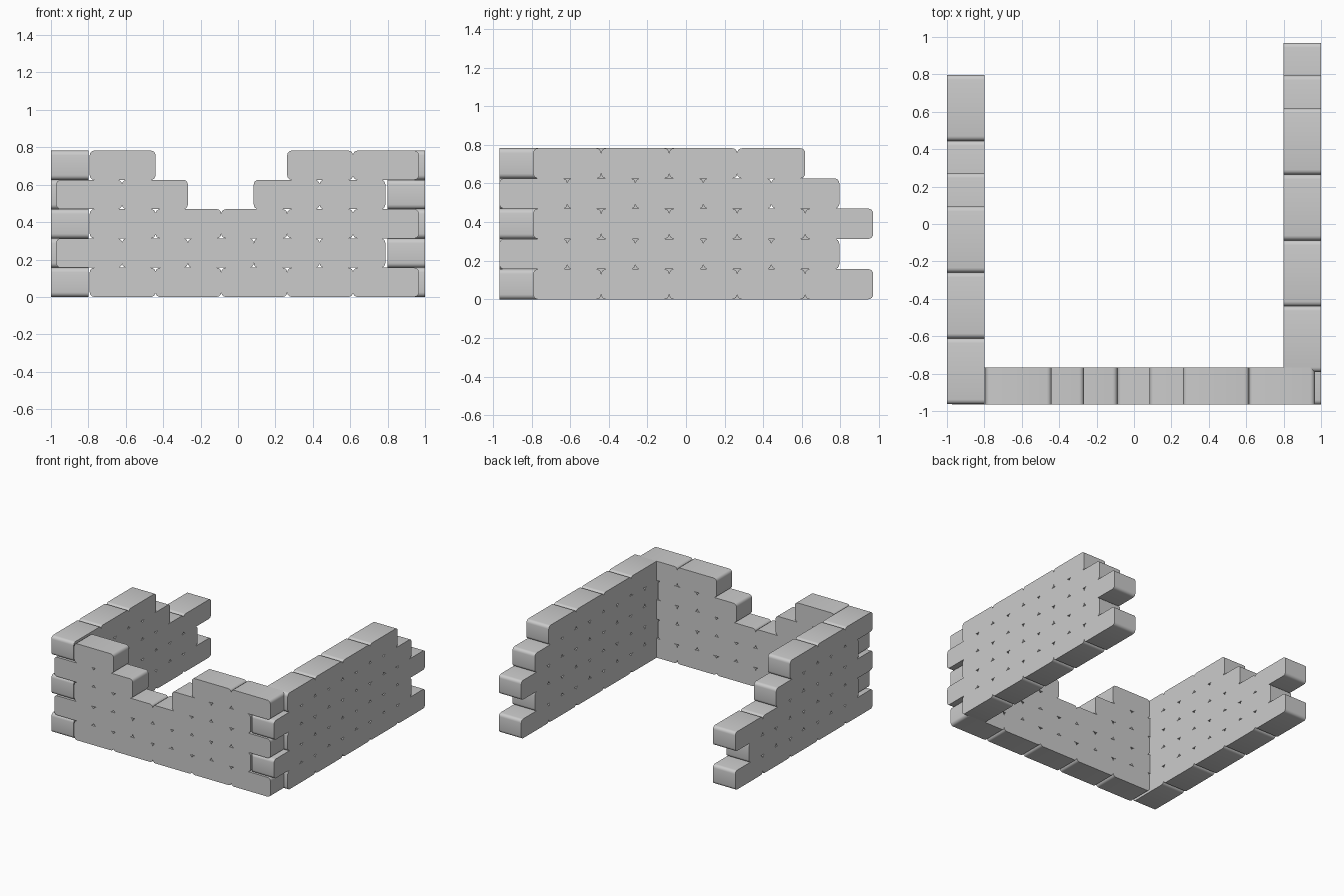
import bpy, bmesh
from mathutils import Matrix, Vector

if "Cube" in bpy.data.objects:
    bpy.data.objects.remove(bpy.data.objects["Cube"])

L, D, H = 0.352, 0.2, 0.1565   # brick length, depth, height
R = 0.025                      # rounding of the edges that run through the wall


def add_brick(bm, axis, start, across, row):
    """Block along axis (0 = x, 1 = y), rounded only on edges crossing the wall."""
    size, centre = [D, D, H], [across, across, (row + 0.5) * H]
    size[axis] = L
    centre[axis] = start + L / 2
    tmp = bmesh.new()
    bmesh.ops.create_cube(tmp, size=1, matrix=Matrix.Translation(centre) @ Matrix.Diagonal((*size, 1)))
    cross = Vector((0, 0, 0))
    cross[1 - axis] = 1
    edges = [e for e in tmp.edges
             if abs((e.verts[0].co - e.verts[1].co).normalized().dot(cross)) > 0.9]
    bmesh.ops.bevel(tmp, geom=edges, offset=R, offset_type='OFFSET', segments=4,
                    profile=0.5, affect='EDGES')
    part = bpy.data.meshes.new("brick_tmp")
    tmp.to_mesh(part)
    tmp.free()
    bm.from_mesh(part)
    bpy.data.meshes.remove(part)


def build_wall(name, axis, across, starts, courses):
    """starts: offsets of odd/even courses; courses: brick slots filled per course."""
    bm = bmesh.new()
    for row, slots in enumerate(courses):
        for i in slots:
            add_brick(bm, axis, starts[row % 2] + i * L, across, row)
    mesh = bpy.data.meshes.new(name)
    bm.to_mesh(mesh)
    bm.free()
    obj = bpy.data.objects.new(name, mesh)
    bpy.context.collection.objects.link(obj)
    bpy.ops.object.select_all(action='DESELECT')
    bpy.context.view_layer.objects.active = obj
    obj.select_set(True)
    bpy.ops.object.shade_smooth_by_angle(angle=0.6)


full = range(5)
# Front wall with the broken gap in the middle
build_wall("front_wall", 0, -0.866, (-0.793, -0.972),
           [full, full, full, (0, 1, 3, 4), (0, 3, 4)])
# Right wall, nearly complete
build_wall("right_wall", 1, 0.9, (-0.791, -0.966),
           [full, full, full, full, range(4)])
# Left wall, stepped down toward the back
build_wall("left_wall", 1, -0.9, (-0.963, -0.784),
           [full, range(4), full, range(3), range(3)])
